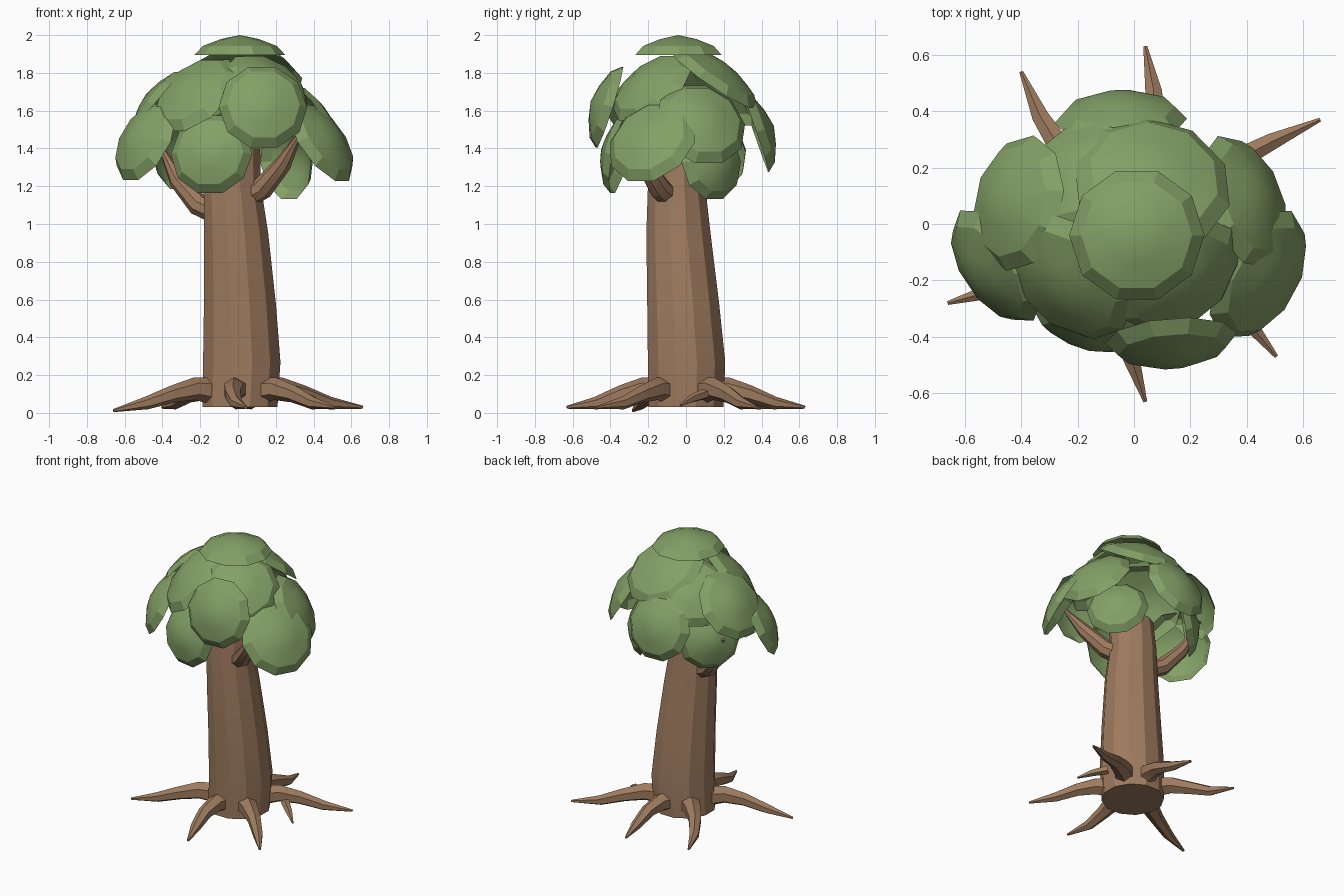
import bpy, math
from mathutils import Vector

if "Cube" in bpy.data.objects:
    bpy.data.objects.remove(bpy.data.objects["Cube"])


def material(name, rgb):
    m = bpy.data.materials.new(name)
    m.diffuse_color = (*rgb, 1)
    m.use_nodes = True
    m.node_tree.nodes["Principled BSDF"].inputs["Base Color"].default_value = m.diffuse_color
    return m


BARK = material("bark brown", (0.345, 0.2, 0.115))
LEAF = material("leaf green", (0.23, 0.355, 0.135))


def mesh_object(name, verts, faces, mat, angle):
    me = bpy.data.meshes.new(name)
    me.from_pydata(verts, [], faces)
    me.materials.append(mat)
    ob = bpy.data.objects.new(name, me)
    bpy.context.collection.objects.link(ob)
    bpy.ops.object.select_all(action='DESELECT')
    ob.select_set(True)
    bpy.context.view_layer.objects.active = ob
    bpy.ops.object.shade_smooth_by_angle(angle=math.radians(angle))
    return ob


def tube(name, path, sides, level=False, angle=20):
    """Closed tube through (x, y, z, radius) points; level keeps rings horizontal."""
    pts = [Vector(p[:3]) for p in path]
    verts, faces = [], []
    for i, p in enumerate(pts):
        d = pts[min(i + 1, len(pts) - 1)] - pts[max(i - 1, 0)]
        if level:
            u, v = Vector((1, 0, 0)), Vector((0, 1, 0))
        else:
            d.normalize()
            u = Vector((0, 0, 1)).cross(d).normalized()
            v = d.cross(u)
        for k in range(sides):
            a = math.tau * (k + 0.5) / sides
            verts.append(p + path[i][3] * (math.cos(a) * u + math.sin(a) * v))
    for i in range(len(pts) - 1):
        for k in range(sides):
            a, b = i * sides + k, i * sides + (k + 1) % sides
            faces.append((a, b, b + sides, a + sides))
    faces.append(tuple(reversed(range(sides))))
    faces.append(tuple(range(len(verts) - sides, len(verts))))
    return mesh_object(name, verts, faces, BARK, angle)


def leaf_cap(name, apex, normal, r, h=0.105, sides=10):
    """Shallow open dome with a bevelled rim."""
    n = Vector(normal).normalized()
    q = n.to_track_quat('Z', 'Y')
    apex = Vector(apex)
    verts, faces = [apex], []
    for t, drop in ((0.42, 0.2), (0.82, 0.55), (1.0, 1.0)):
        for k in range(sides):
            a = math.tau * k / sides
            verts.append(apex + q @ Vector((r * t * math.cos(a), r * t * math.sin(a), -h * drop)))
    for k in range(sides):
        j = (k + 1) % sides
        faces.append((0, 1 + k, 1 + j))
        for s in (1, 1 + sides):
            faces.append((s + k, s + sides + k, s + sides + j, s + j))
    return mesh_object(name, verts, faces, LEAF, 22)


# Trunk
tube("trunk", [(0.01, 0, 0.03, 0.206), (0.02, 0.003, 0.27, 0.212), (0.01, -0.015, 0.58, 0.197),
               (-0.01, -0.04, 0.95, 0.176), (-0.03, -0.05, 1.2, 0.157),
               (-0.02, -0.05, 1.4, 0.142)], 12, level=True, angle=15)

# Branches
tube("branch_right", [(0.05, -0.09, 1.15, 0.065), (0.13, -0.14, 1.19, 0.06),
                      (0.24, -0.22, 1.32, 0.046), (0.33, -0.31, 1.48, 0.012)], 8)
tube("branch_left", [(-0.1, 0.0, 1.05, 0.06), (-0.21, 0.04, 1.1, 0.058),
                     (-0.32, 0.1, 1.23, 0.045), (-0.41, 0.16, 1.41, 0.012)], 8)

# Roots: tip position and sideways bend
roots = [(0.66, 0.37, 0.03, 0.02), (0.04, 0.63, 0.03, -0.05), (-0.40, 0.54, 0.03, 0.05),
         (-0.66, -0.28, 0.012, 0.03), (0.04, -0.63, 0.03, -0.05), (0.505, -0.47, 0.03, 0.03)]
for i, (x, y, z, bend) in enumerate(roots):
    tip = Vector((x, y, 0))
    d = tip.normalized()
    side = Vector((-d.y, d.x, 0))
    L = tip.length
    path = []
    for t, zz, rad, b in ((0.2, 0.115, 0.072, 0.3), (0.36, 0.128, 0.06, 0.7),
                          (0.54, 0.1, 0.046, 1), (0.75, 0.052, 0.034, 0.8), (1, z, 0.008, 0)):
        p = d * (L * t) + side * (bend * b)
        path.append((p.x, p.y, zz, rad))
    tube(f"root_{i + 1}", path, 6)
tube("root_twig_right", [(0.31, 0.1, 0.1, 0.03), (0.39, 0.03, 0.075, 0.022), (0.46, -0.03, 0.04, 0.006)], 5)

# Foliage: apex, facing direction, radius
caps = {
    "top": ((0.01, -0.04, 2.0), (0, 0, 1), 0.24),
    "front_right": ((0.14, -0.505, 1.65), (0.08, -1, 0.32), 0.235),
    "front_low": ((-0.16, -0.45, 1.39), (-0.2, -1, 0.2), 0.22),
    "front_left_upper": ((-0.28, -0.24, 1.75), (-0.55, -0.55, 0.68), 0.265),
    "left_low": ((-0.565, -0.2, 1.48), (-0.72, -0.48, 0.42), 0.235),
    "left_upper": ((-0.485, 0.09, 1.69), (-0.75, 0.15, 0.6), 0.245),
    "right_low": ((0.515, -0.22, 1.49), (0.7, -0.38, 0.5), 0.255),
    "right_back": ((0.47, 0.11, 1.58), (0.8, 0.3, 0.5), 0.25),
    "back_upper": ((0.08, 0.2, 1.86), (0.15, 0.55, 0.8), 0.285),
    "back_low": ((-0.05, 0.465, 1.52), (-0.03, 0.95, 0.32), 0.235),
    "front_right_upper": ((0.2, -0.235, 1.79), (0.45, -0.55, 0.7), 0.25),
    "back_left_low": ((-0.37, 0.23, 1.4), (-0.7, 0.65, 0.15), 0.21),
    "back_left_upper": ((-0.23, 0.23, 1.76), (-0.45, 0.55, 0.7), 0.245),
    "right_lowest": ((0.33, 0.2, 1.34), (0.7, 0.6, 0.12), 0.205),
}
for key, (apex, n, r) in caps.items():
    leaf_cap("leaf_cap_" + key, apex, n, r)
